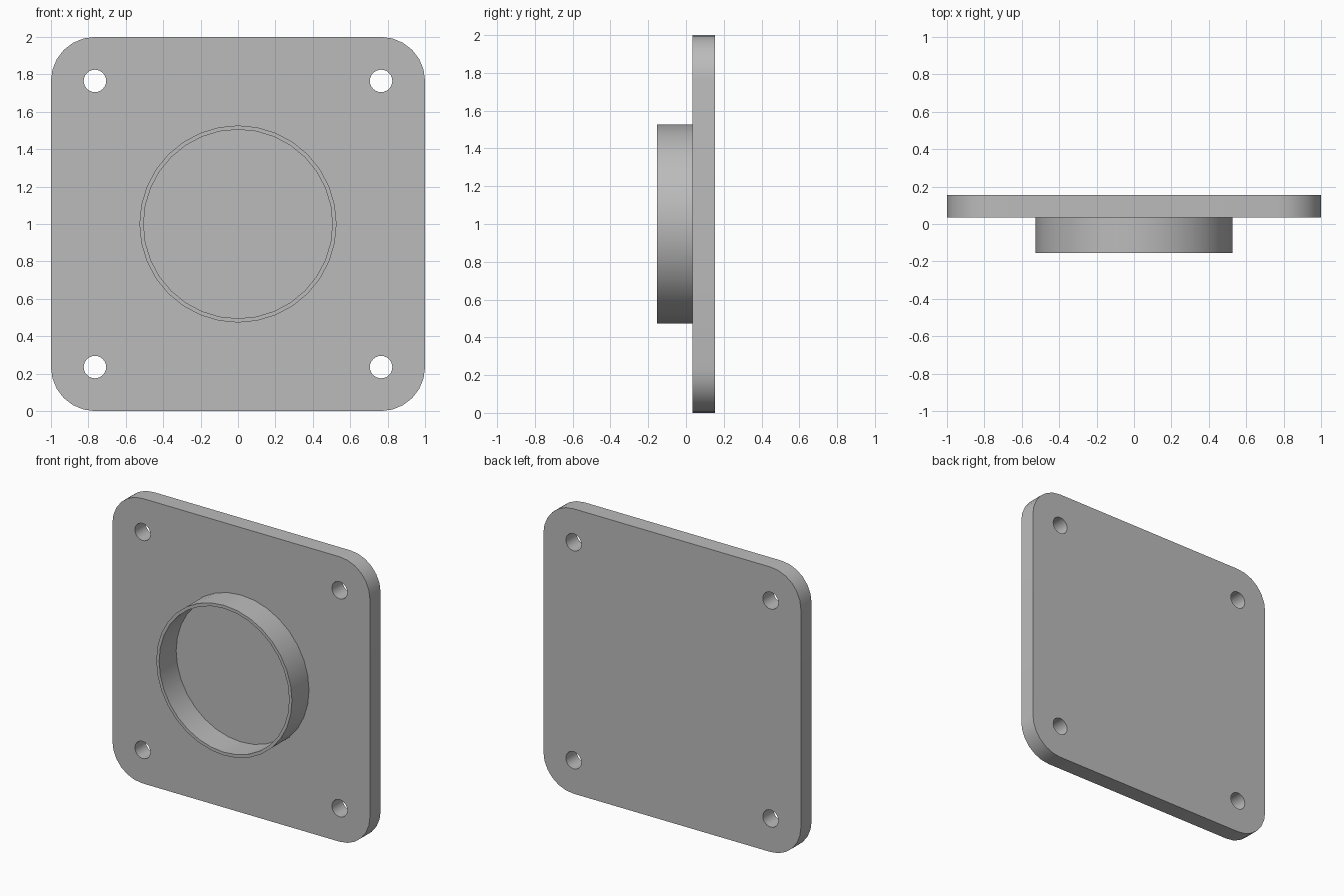
import bpy
from math import cos, sin, pi, radians

cube = bpy.data.objects.get("Cube")
if cube:
    bpy.data.objects.remove(cube, do_unlink=True)

grey = bpy.data.materials.new("plain grey")
grey.use_nodes = True
colour = (0.5, 0.5, 0.5, 1)
grey.diffuse_color = colour
grey.node_tree.nodes["Principled BSDF"].inputs["Base Color"].default_value = colour


def arc(cx, cz, radius, start, sweep, steps):
    """Points along an arc, both ends included."""
    return [(cx + radius * cos(start + sweep * i / steps),
             cz + radius * sin(start + sweep * i / steps)) for i in range(steps + 1)]


def circle(cx, cz, radius, steps):
    return arc(cx, cz, radius, 0, 2 * pi, steps)[:-1]


def extruded(name, outlines, front, back):
    """Fill closed outlines (inner ones become holes) and extrude along y."""
    curve = bpy.data.curves.new(name, "CURVE")
    curve.dimensions = "2D"
    curve.fill_mode = "BOTH"
    curve.extrude = (back - front) / 2
    for outline in outlines:
        spline = curve.splines.new("POLY")
        spline.points.add(len(outline) - 1)
        for point, (x, z) in zip(spline.points, outline):
            point.co = (x, z, 0, 1)
        spline.use_cyclic_u = True
    obj = bpy.data.objects.new(name, curve)
    bpy.context.collection.objects.link(obj)
    obj.location = (0, (front + back) / 2, 1)
    obj.rotation_euler.x = pi / 2
    curve.materials.append(grey)
    bpy.ops.object.select_all(action="DESELECT")
    obj.select_set(True)
    bpy.context.view_layer.objects.active = obj
    bpy.ops.object.convert(target="MESH")
    bpy.ops.object.mode_set(mode="EDIT")
    bpy.ops.mesh.select_all(action="SELECT")
    bpy.ops.mesh.remove_doubles(threshold=0.0001)
    bpy.ops.mesh.normals_make_consistent(inside=False)
    bpy.ops.object.mode_set(mode="OBJECT")
    bpy.ops.object.shade_smooth_by_angle(angle=radians(30))
    return bpy.context.object


# Square plate with rounded corners and four bolt holes
CORNER = 0.235
HOLE = 0.765
corners = [(1, 1), (-1, 1), (-1, -1), (1, -1)]
outline = []
for i, (sx, sz) in enumerate(corners):
    outline += arc(sx * (1 - CORNER), sz * (1 - CORNER), CORNER, i * pi / 2, pi / 2, 6)
holes = [circle(sx * HOLE, sz * HOLE, 0.06, 24) for sx, sz in corners]
extruded("mounting_plate", [outline] + holes, 0.035, 0.154)

# Thin raised collar on the front, closed at the back by the plate
extruded("front_collar", [circle(0, 0, 0.527, 32), circle(0, 0, 0.505, 32)], -0.154, 0.037)
